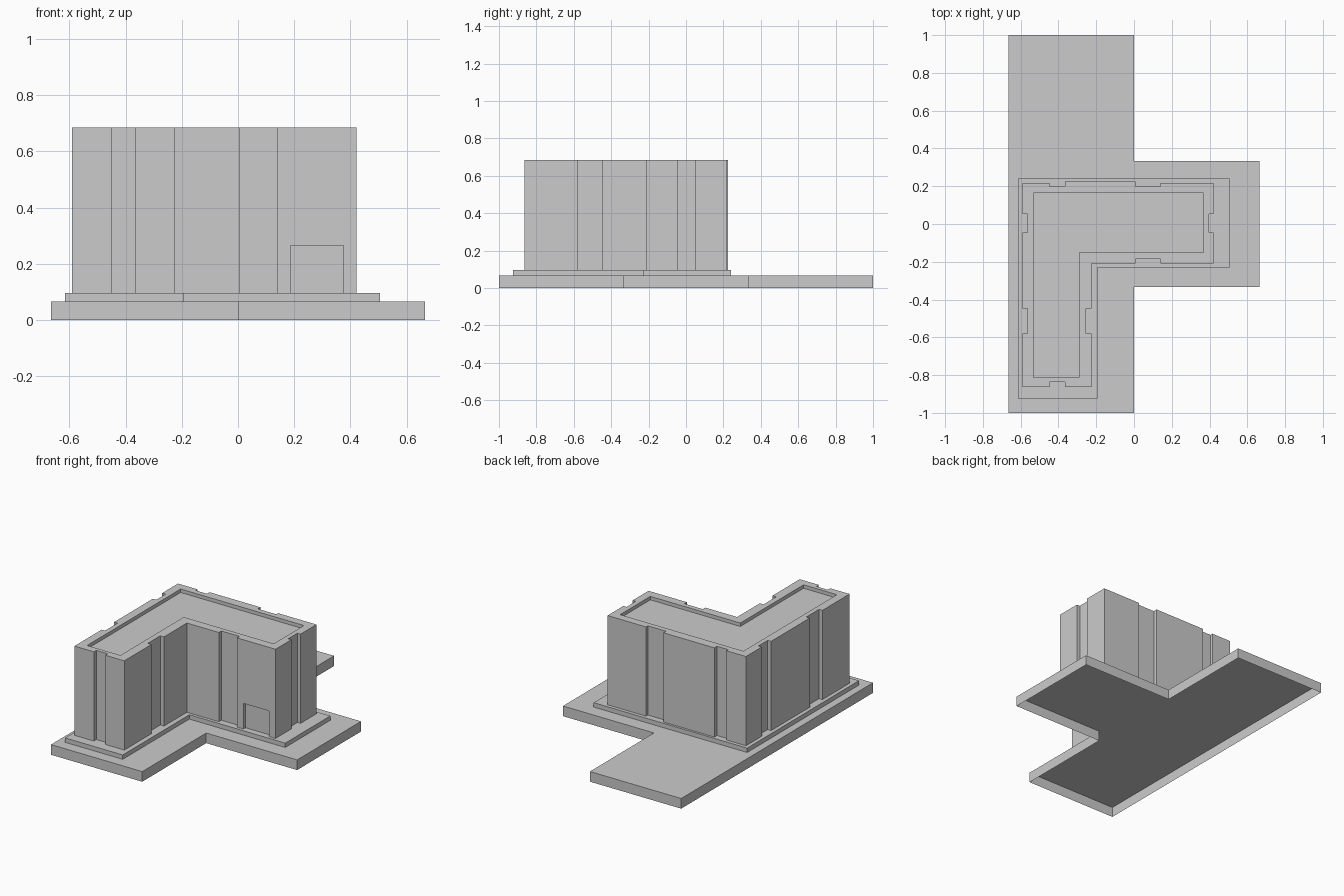
import bpy, bmesh

if "Cube" in bpy.data.objects:
    bpy.data.objects.remove(bpy.data.objects["Cube"])

SLAB_Z, PLINTH_Z, ROOF_Z = 0.067, 0.096, 0.685


def l_shape(x0, x1, xi, y0, y1, yi):
    """L outline, counter-clockwise, with inner corner at (xi, yi)."""
    return [(x0, y0), (xi, y0), (xi, yi), (x1, yi), (x1, y1), (x0, y1)]


def prism(name, outline, z0, z1, bottom=True):
    """Extruded outline, optionally open below."""
    bm = bmesh.new()
    low = [bm.verts.new((x, y, z0)) for x, y in outline]
    top = [bm.verts.new((x, y, z1)) for x, y in outline]
    for i in range(len(outline)):
        bm.faces.new((low[i - 1], low[i], top[i], top[i - 1]))
    bm.faces.new(top)
    if bottom:
        bm.faces.new(low[::-1])
    mesh = bpy.data.meshes.new(name)
    bm.to_mesh(mesh)
    bm.free()
    obj = bpy.data.objects.new(name, mesh)
    bpy.context.collection.objects.link(obj)
    return obj


def cut(obj, cutter):
    cutter.hide_render = True
    mod = obj.modifiers.new("cut", 'BOOLEAN')
    mod.operation, mod.solver, mod.object = 'DIFFERENCE', 'EXACT', cutter
    bpy.context.view_layer.objects.active = obj
    bpy.ops.object.modifier_apply(modifier=mod.name)
    bpy.data.objects.remove(cutter)


# T-shaped ground slab, hollow below
prism("ground_slab", [(-0.665, -1), (0.001, -1), (0.001, -0.333), (0.665, -0.333),
                      (0.665, 0.333), (0.001, 0.333), (0.001, 1), (-0.665, 1)],
      0, SLAB_Z, bottom=False)

# L-shaped plinth
prism("plinth", l_shape(-0.615, 0.506, -0.194, -0.925, 0.24, -0.23),
      SLAB_Z, PLINTH_Z, bottom=False)

# Building outline with shallow vertical recesses
outline = [
    # wing end
    (-0.59, -0.863), (-0.448, -0.863), (-0.448, -0.837), (-0.365, -0.837),
    (-0.365, -0.863), (-0.226, -0.863),
    # wing inner side
    (-0.226, -0.58), (-0.253, -0.58), (-0.253, -0.448), (-0.226, -0.448),
    (-0.226, -0.21),
    # entrance front
    (0.007, -0.21), (0.007, -0.184), (0.14, -0.184), (0.14, -0.21), (0.421, -0.21),
    # right end
    (0.421, -0.045), (0.398, -0.045), (0.398, 0.052), (0.421, 0.052), (0.421, 0.217),
    # back, with a slightly raised middle panel
    (0.14, 0.217), (0.14, 0.198), (0.007, 0.198), (0.007, 0.225), (-0.365, 0.225),
    (-0.365, 0.198), (-0.448, 0.198), (-0.448, 0.217), (-0.59, 0.217),
    # left side
    (-0.59, 0.052), (-0.565, 0.052), (-0.565, -0.045), (-0.59, -0.045),
    (-0.59, -0.448), (-0.565, -0.448), (-0.565, -0.58), (-0.59, -0.58),
]
building = prism("building", outline, PLINTH_Z, ROOF_Z)

# Sunken roof behind the parapet
cut(building, prism("roof_cutter",
                    l_shape(-0.533, 0.367, -0.29, -0.812, 0.163, -0.152),
                    ROOF_Z - 0.023, ROOF_Z + 0.1))

# Recessed doorway
cut(building, prism("door_cutter",
                    [(0.186, -0.3), (0.375, -0.3), (0.375, -0.188), (0.186, -0.188)],
                    PLINTH_Z - 0.05, 0.265))
